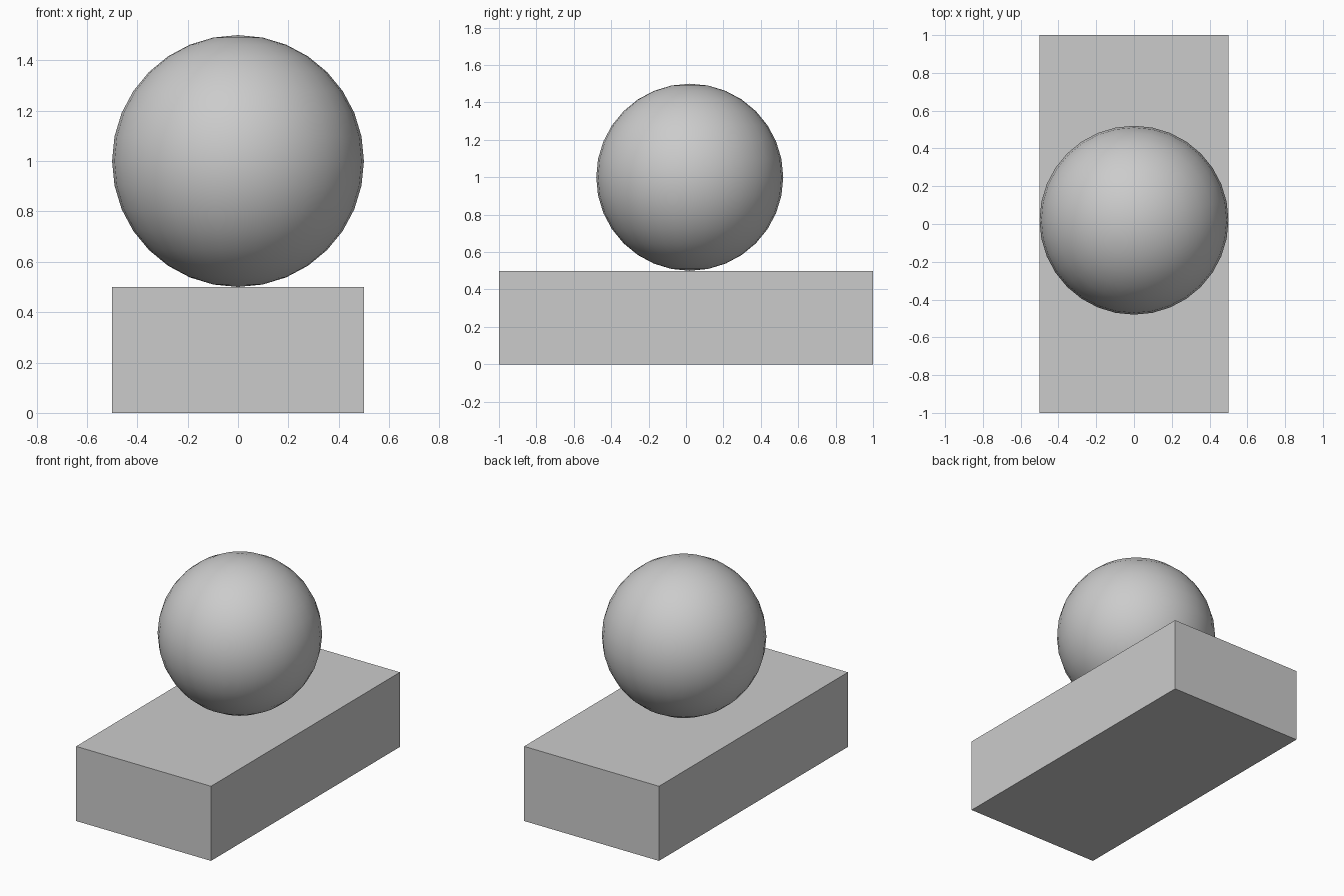
import bpy

if "Cube" in bpy.data.objects:
    bpy.data.objects.remove(bpy.data.objects["Cube"])

# Flat rectangular base block
bpy.ops.mesh.primitive_cube_add(size=1, location=(0, 0, 0.25))
base = bpy.context.object
base.name = "base_block"
base.scale = (1, 2, 0.5)
bpy.ops.object.transform_apply(location=False, rotation=False, scale=True)

# Smooth ball resting on the block, slightly towards the back
bpy.ops.mesh.primitive_uv_sphere_add(segments=32, ring_count=16, radius=0.5,
                                     location=(0, 0.02, 1.0))
ball = bpy.context.object
ball.name = "ball"
bpy.ops.object.shade_smooth()
